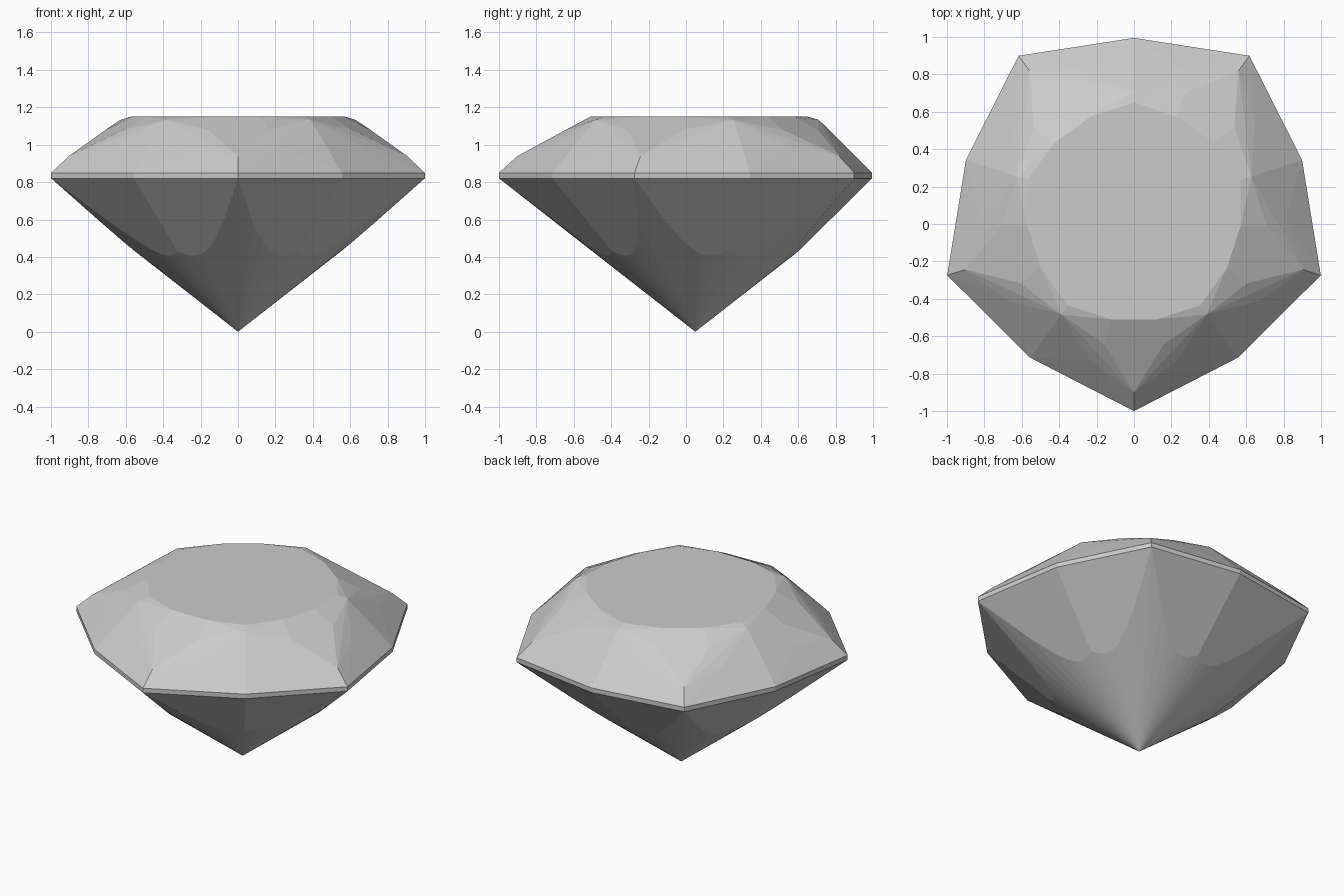
import bpy, bmesh
from math import sin, cos, radians
from mathutils import Vector

cube = bpy.data.objects.get("Cube")
if cube:
    bpy.data.objects.remove(cube, do_unlink=True)

CENTRE_Y = 0.05      # axis of the five-cornered stone
GIRDLE_LOW, GIRDLE_HIGH, TABLE = 0.82, 0.85, 1.15
SLOPE = GIRDLE_LOW / 1.05

stone = bpy.data.materials.new("grey_stone")
stone.use_nodes = True
colour = (0.6, 0.6, 0.6, 1)
stone.diffuse_color = colour
stone.node_tree.nodes["Principled BSDF"].inputs["Base Color"].default_value = colour


def five_fold(radius, angle, z):
    """Repeat a point around the axis, mirrored about each corner."""
    points = []
    for k in range(5):
        for side in ((1, -1) if 0 < angle < 36 else (1,)):
            a = radians(72 * k + side * angle)
            points.append(Vector((radius * sin(a), CENTRE_Y - radius * cos(a), z)))
    return points


def girdle_ring(z):
    return five_fold(1.05, 0, z) + five_fold(0.945, 36, z)


def faceted_part(name, points, open_heights):
    """Convex faceted shell, left open on the flat joints with other parts."""
    bm = bmesh.new()
    for p in points:
        bm.verts.new(p)
    bmesh.ops.convex_hull(bm, input=bm.verts[:])
    loose = [v for v in bm.verts if not v.link_faces]
    bmesh.ops.delete(bm, geom=loose, context="VERTS")
    caps = [f for f in bm.faces
            if any(all(abs(v.co.z - h) < 1e-4 for v in f.verts) for h in open_heights)]
    bmesh.ops.delete(bm, geom=caps, context="FACES")
    bmesh.ops.dissolve_limit(bm, angle_limit=radians(0.5), verts=bm.verts[:], edges=bm.edges[:])
    bmesh.ops.recalc_face_normals(bm, faces=bm.faces[:])
    # Open shells: make sure the faces point away from the middle of the stone
    middle = Vector((0, CENTRE_Y, 0.8))
    facing = sum((f.calc_center_median() - middle).dot(f.normal) for f in bm.faces)
    if facing < 0:
        bmesh.ops.reverse_faces(bm, faces=bm.faces[:])
    mesh = bpy.data.meshes.new(name)
    bm.to_mesh(mesh)
    bm.free()
    mesh.materials.append(stone)
    obj = bpy.data.objects.new(name, mesh)
    bpy.context.collection.objects.link(obj)


# Crown: flat table, star facets and corner kites above the girdle
crown = girdle_ring(GIRDLE_HIGH)
crown += five_fold(0.573, 12, TABLE) + five_fold(0.6, 36, TABLE)
crown += five_fold(0.66, 36, 1.133)     # upper mid-side points
crown += five_fold(0.95, 0, 0.94)       # corner kite tips
crown += five_fold(0.71, 13, 1.08)      # corner kite shoulders
crown += five_fold(0.815, 16.5, 0.99)   # outer facet tips
faceted_part("crown", crown, [GIRDLE_HIGH])

# Girdle: thin upright band
faceted_part("girdle", girdle_ring(GIRDLE_LOW) + girdle_ring(GIRDLE_HIGH),
             [GIRDLE_LOW, GIRDLE_HIGH])

# Pavilion: cone to the culet, trimmed by steeper flat facets under the girdle
pavilion = girdle_ring(GIRDLE_LOW) + [Vector((0, CENTRE_Y, 0))]
for turn in (0, 5, 9, 14, 18, 24, 30):
    r = 0.114 / (cos(radians(turn - 8.8)) - SLOPE)
    pavilion += five_fold(r, 36 - turn, r * SLOPE)
faceted_part("pavilion", pavilion, [GIRDLE_LOW])
